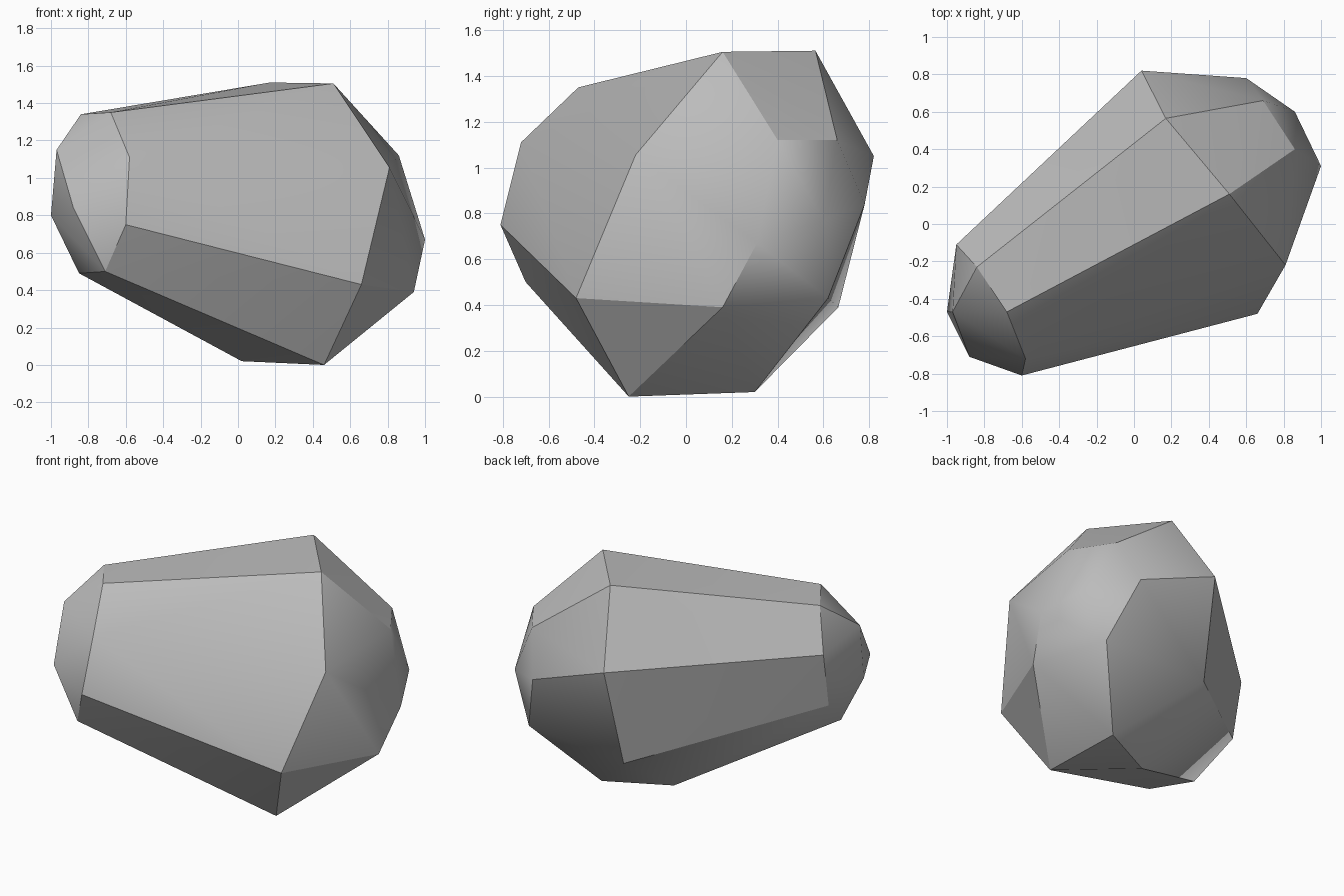
import bpy
import bmesh

# Remove the default cube only
default_cube = bpy.data.objects.get("Cube")
if default_cube:
    bpy.data.objects.remove(default_cube, do_unlink=True)


def make_material(name, colour):
    material = bpy.data.materials.new(name)
    material.use_nodes = True
    material.diffuse_color = colour
    shader = material.node_tree.nodes["Principled BSDF"]
    shader.inputs["Base Color"].default_value = colour
    shader.inputs["Roughness"].default_value = 0.9
    return material


def hull_object(name, points, material):
    """Wrap a convex stone skin around a group of corner points."""
    bm = bmesh.new()
    for point in points:
        bm.verts.new(point)
    result = bmesh.ops.convex_hull(bm, input=bm.verts)
    # Clear corners that ended up inside the skin
    loose = [v for v in bm.verts if not v.link_faces]
    bmesh.ops.delete(bm, geom=loose, context="VERTS")
    bmesh.ops.recalc_face_normals(bm, faces=bm.faces)
    mesh = bpy.data.meshes.new(name)
    bm.to_mesh(mesh)
    bm.free()
    mesh.materials.append(material)
    stone = bpy.data.objects.new(name, mesh)
    bpy.context.scene.collection.objects.link(stone)
    return stone


# Wide ring of corners, running around the thick end of the boulder
wide_ring = [
    (.51, .16, 1.505), (.81, -.22, 1.055), (.66, -.48, .43), (.46, -.25, 0),
    (.02, .1, .02), (0, .665, .39), (.04, .82, 1.05), (.17, .565, 1.51),
]

# Narrow ring at the thin end, each corner paired with one on the wide ring
narrow_ring = [
    (-.68, -.47, 1.35), (-.58, -.72, 1.11), (-.6, -.81, .75), (-.71, -.7, .5),
    (-.85, -.44, .49), (-.94, -.18, .71), (-.95, -.11, 1.08), (-.84, -.23, 1.34),
]

# Rounded tip of the thick end
thick_tip = [
    (.86, .4, 1.12), (1, .31, .67), (.94, .16, .39), (.42, .3, .02),
    (.74, .62, .43), (.6, .78, .84), (.69, .66, 1.12), (.86, .6, .77),
]

# Rounded tip of the thin end
thin_tip = [(-.88, -.71, .84), (-1, -.47, .8), (-.97, -.47, 1.15)]

stone_grey = make_material("stone grey", (0.5, 0.5, 0.5, 1))
boulder = hull_object(
    "boulder", wide_ring + narrow_ring + thick_tip + thin_tip, stone_grey)

# Soft shading inside each worn side, crisp along the ridges
bpy.ops.object.select_all(action="DESELECT")
boulder.select_set(True)
bpy.context.view_layer.objects.active = boulder
bpy.ops.object.shade_smooth_by_angle(angle=0.52)
